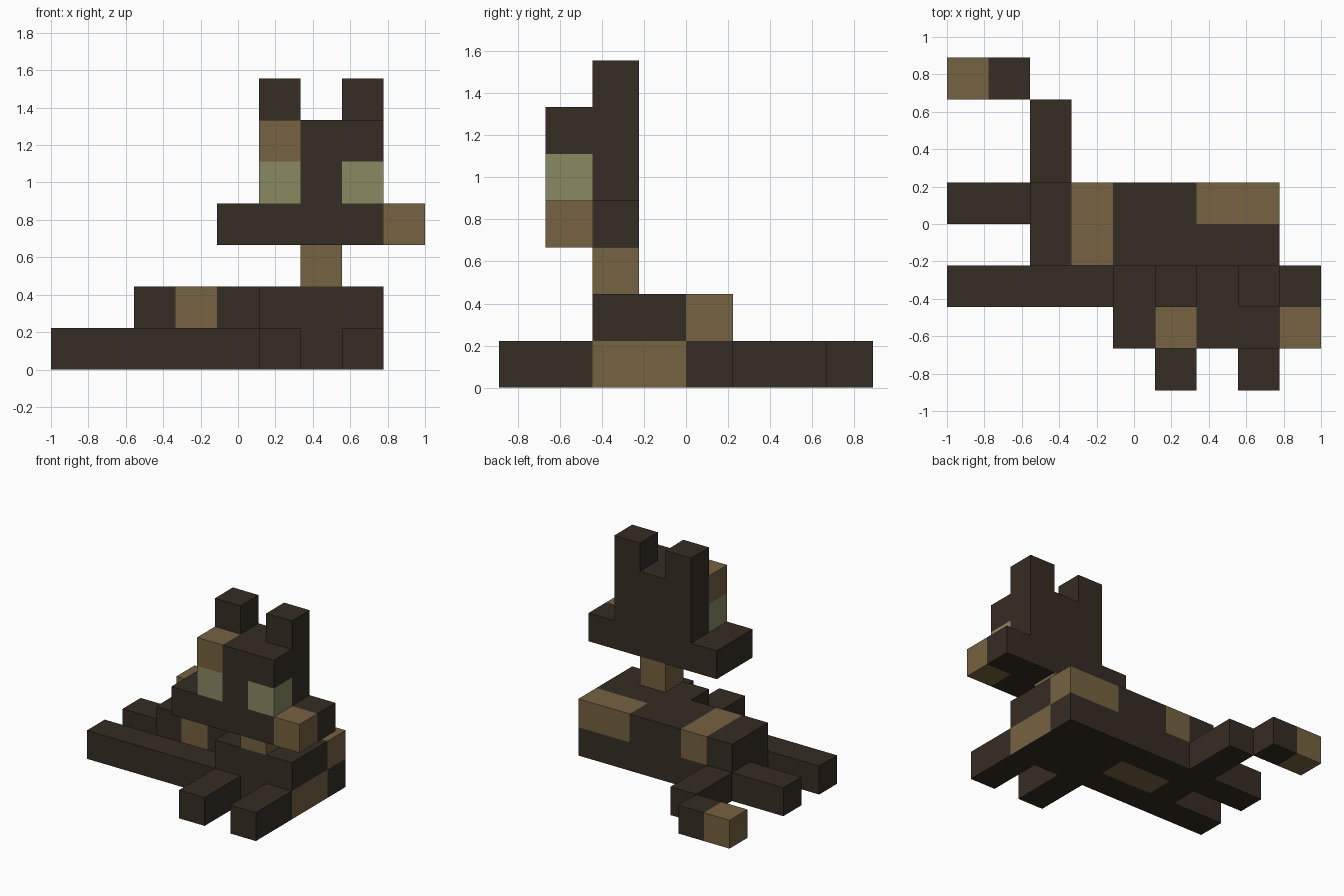
import bpy, bmesh
from mathutils import Vector

if "Cube" in bpy.data.objects:
    bpy.data.objects.remove(bpy.data.objects["Cube"], do_unlink=True)

U = 2 / 9                                # edge of one block
ORIGIN = Vector((-4.5, -4, 0))           # grid corner, in blocks


def material(name, rgb):
    m = bpy.data.materials.new(name)
    m.use_nodes = True
    m.diffuse_color = (*rgb, 1)
    bsdf = m.node_tree.nodes["Principled BSDF"]
    bsdf.inputs["Base Color"].default_value = (*rgb, 1)
    bsdf.inputs["Roughness"].default_value = 0.9
    return m


MATS = [material("dark brown fur", (0.037, 0.026, 0.017)),
        material("tan fur", (0.181, 0.122, 0.053)),
        material("pale green eye", (0.254, 0.246, 0.119))]
DARK, TAN, EYE = range(3)


def part(name, lo, hi, base=DARK, patches=()):
    """Box from grid corner lo to hi; patches are (lo, hi, colour, facing or None)."""
    bm = bmesh.new()
    bmesh.ops.create_cube(bm, size=1)
    lo, hi = Vector(lo), Vector(hi)
    for v in bm.verts:
        v.co = Vector(lo[a] if v.co[a] < 0 else hi[a] for a in range(3))
    # cut along the block grid where the part is patched
    if patches:
        for axis in range(3):
            normal = Vector((0, 0, 0))
            normal[axis] = 1
            for c in range(int(lo[axis]) + 1, int(hi[axis])):
                bmesh.ops.bisect_plane(bm, geom=bm.verts[:] + bm.edges[:] + bm.faces[:],
                                       plane_co=normal * c, plane_no=normal)
    bm.normal_update()
    for f in bm.faces:
        f.material_index = base
        cell = f.calc_center_median() - f.normal * 0.5
        for p_lo, p_hi, colour, facing in patches:
            inside = all(p_lo[a] < cell[a] < p_hi[a] for a in range(3))
            if inside and (facing is None or f.normal.dot(Vector(facing)) > 0.5):
                f.material_index = colour
    for v in bm.verts:
        v.co = (v.co + ORIGIN) * U
    mesh = bpy.data.meshes.new(name)
    bm.to_mesh(mesh)
    bm.free()
    for m in MATS:
        mesh.materials.append(m)
    bpy.context.collection.objects.link(bpy.data.objects.new(name, mesh))


# Body: tan chest end and belly patch below, tan bands above
part("lower_body", (2, 2, 0), (8, 5, 1), patches=[
    ((7, 2, 0), (8, 4, 1), TAN, (1, 0, 0)),
    ((3, 3, 0), (5, 4, 1), TAN, (0, 0, -1))])
part("upper_body", (2, 3, 1), (8, 5, 2), patches=[
    ((3, 3, 1), (4, 5, 2), TAN, None),
    ((6, 4, 1), (8, 5, 2), TAN, None)])
part("shoulder", (5, 2, 1), (8, 3, 2))

# Legs
for side, x in (("right", 5), ("left", 7)):
    part(f"{side}_front_paw", (x, 0, 0), (x + 1, 2, 1))
for side, y in (("right", 2), ("left", 4)):
    part(f"{side}_hind_leg", (0, y, 0), (2, y + 1, 1))

# Tail
part("tail_base", (2, 5, 0), (3, 7, 1))
part("tail_tip", (0, 7, 0), (2, 8, 1), patches=[((0, 7, 0), (1, 8, 1), TAN, None)])

# Neck and head
part("neck", (6, 2, 2), (7, 3, 3), TAN)
part("jaw", (4, 1, 3), (9, 3, 4), patches=[((8, 1, 3), (9, 2, 4), TAN, None)])
part("face", (5, 1, 4), (8, 3, 6), patches=[
    ((5, 1, 4), (6, 2, 5), EYE, None),
    ((7, 1, 4), (8, 2, 5), EYE, None),
    ((5, 1, 5), (6, 2, 6), TAN, None)])
for side, x in (("right", 5), ("left", 7)):
    part(f"{side}_ear", (x, 2, 6), (x + 1, 3, 7))
